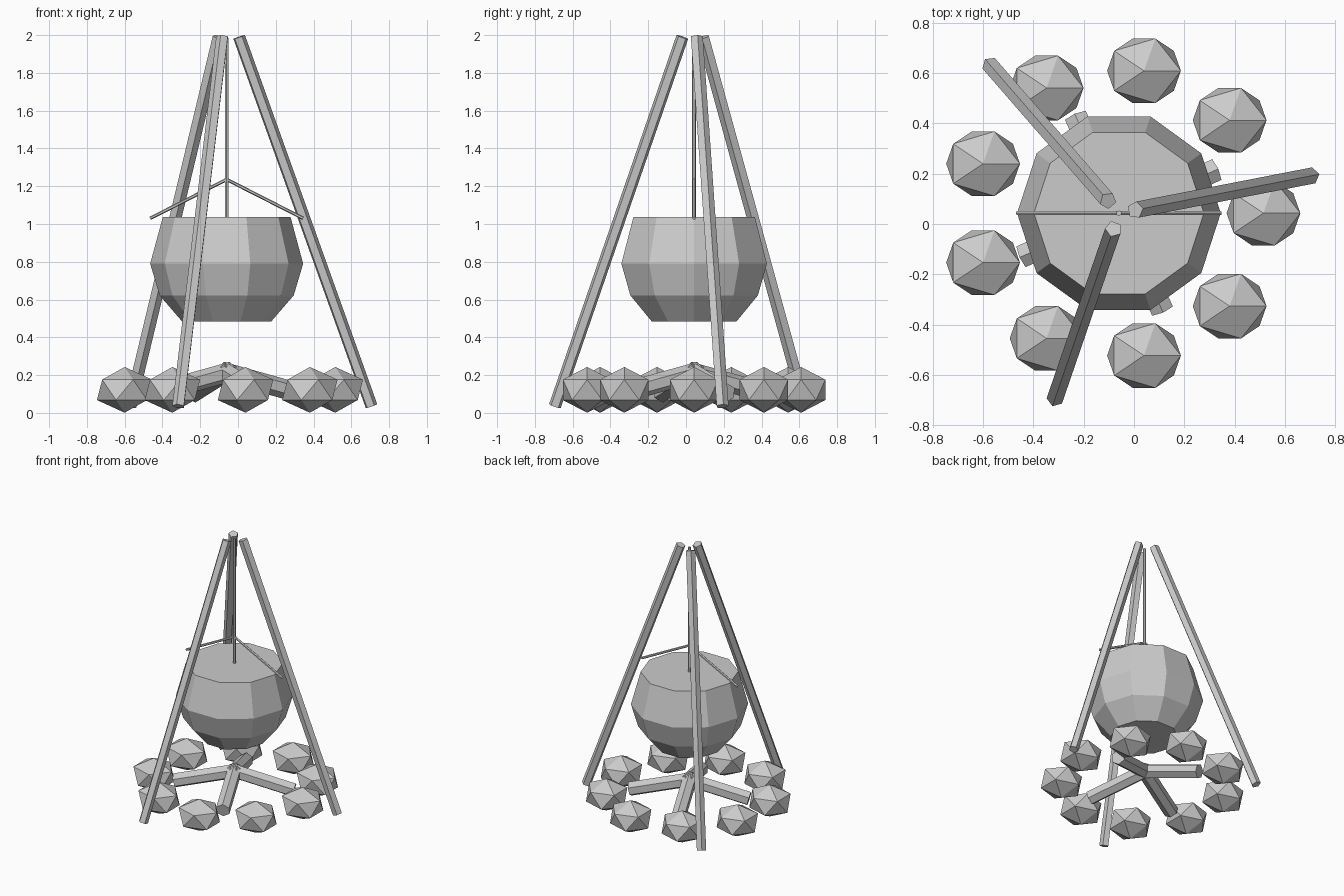
import bpy, bmesh
from math import cos, sin, radians, tau
from mathutils import Vector, Matrix

if "Cube" in bpy.data.objects:
    bpy.data.objects.remove(bpy.data.objects["Cube"])

CX, CY = -0.06, 0.043          # common axis of pot, fire and tripod


def polar(r, deg, z):
    a = radians(deg)
    return Vector((CX + r * cos(a), CY + r * sin(a), z))


def finish(name, bm):
    bmesh.ops.recalc_face_normals(bm, faces=bm.faces)
    me = bpy.data.meshes.new(name)
    bm.to_mesh(me)
    bm.free()
    ob = bpy.data.objects.new(name, me)
    bpy.context.collection.objects.link(ob)
    return ob


def rod(name, a, b, r, sides):
    """Straight capped prism running from a to b."""
    d = b - a
    m = Matrix.Translation((a + b) / 2) @ d.to_track_quat('Z', 'Y').to_matrix().to_4x4()
    bm = bmesh.new()
    bmesh.ops.create_cone(bm, cap_ends=True, segments=sides, radius1=r, radius2=r,
                          depth=d.length, matrix=m)
    return finish(name, bm)


# Tripod legs
for i in range(3):
    ang = 11 + 120 * i
    rod(f"tripod_leg_{i + 1}", polar(0.78, ang, 0.035), polar(0.066, ang, 1.99), 0.034, 5)

# Pot: ten-sided profile, capped at both ends
profile = [(0.235, 0.483), (0.355, 0.622), (0.405, 0.79), (0.338, 1.037)]
bm = bmesh.new()
rings = [[bm.verts.new(polar(r, 36 * k, z)) for k in range(10)] for r, z in profile]
for lo, hi in zip(rings, rings[1:]):
    for k in range(10):
        n = (k + 1) % 10
        bm.faces.new((lo[k], lo[n], hi[n], hi[k]))
bm.faces.new(rings[0])
bm.faces.new(rings[-1])
finish("pot", bm)

# Hanging rod and the two halves of the pot handle
rod("hanging_rod", polar(0, 0, 1.02), polar(0, 0, 1.985), 0.011, 6)
for name, ang in (("handle_right", 0), ("handle_left", 180)):
    rod(name, polar(0.405, ang, 1.03), polar(0, 0, 1.236), 0.009, 6)

# Firewood leaning together under the pot
for i in range(4):
    ang = 24 + 90 * i
    rod(f"log_{i + 1}", polar(0.42, ang, 0.105), polar(-0.03, ang, 0.22), 0.052, 6)

# Ring of stones
for i in range(9):
    m = Matrix.Translation(polar(0.575, 40 * i, 0.122)) @ Matrix.Diagonal((0.164, 0.151, 0.121, 1))
    bm = bmesh.new()
    bmesh.ops.create_icosphere(bm, subdivisions=1, radius=1, matrix=m)
    finish(f"stone_{i + 1}", bm)
